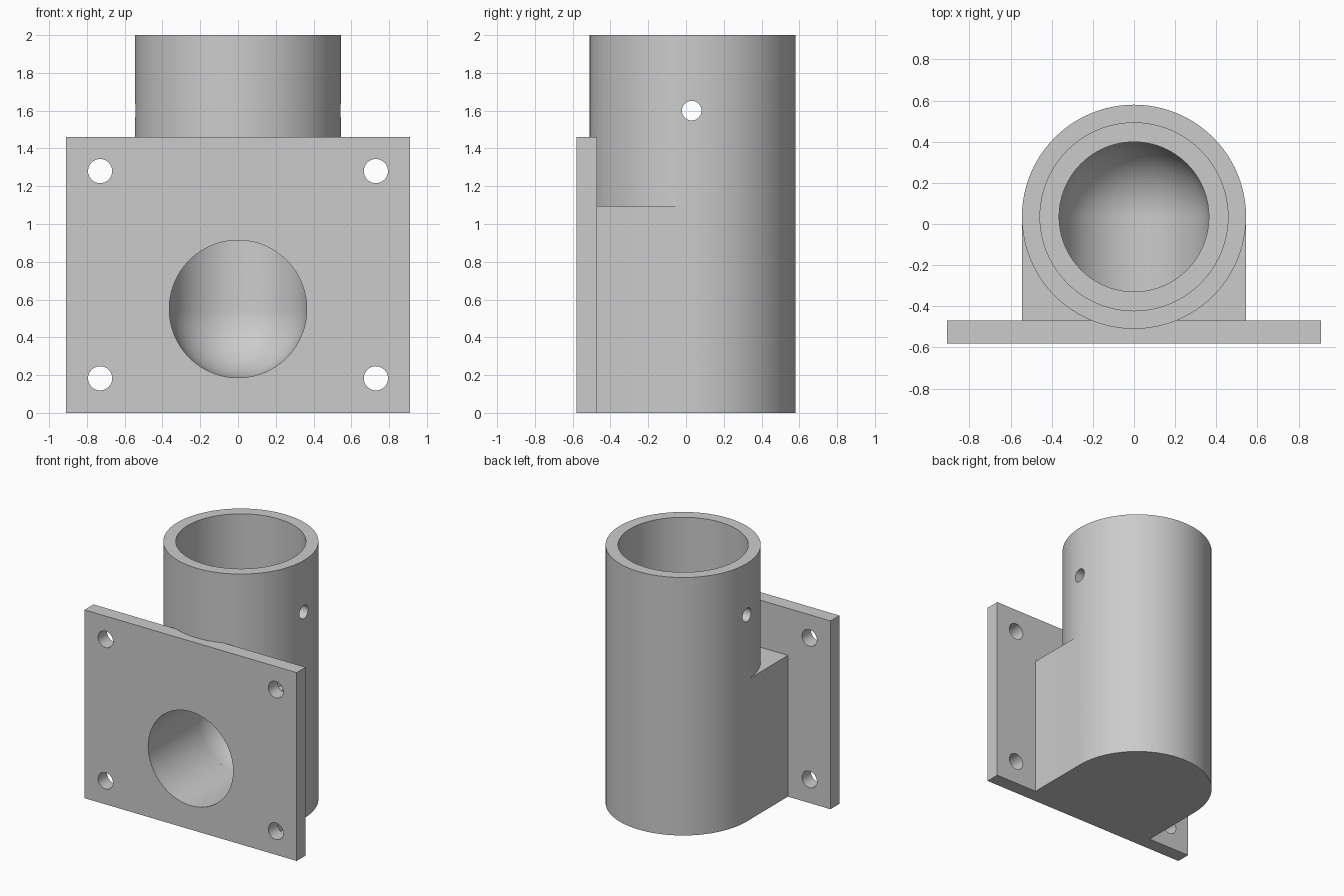
import bpy, bmesh, math
from mathutils import Matrix, Vector

cube = bpy.data.objects.get("Cube")
if cube:
    bpy.data.objects.remove(cube)

AXIS_Y = 0.035      # tube centre line
TUBE_R = 0.545
SOCKET_R = 0.457
BORE_R = 0.364
ELBOW_Z = 0.55
STEP_Z = 1.095      # top of the block and floor of the socket

grey = bpy.data.materials.new("plain grey")
grey.use_nodes = True
colour = (0.6, 0.6, 0.6, 1)
grey.diffuse_color = colour
grey.node_tree.nodes["Principled BSDF"].inputs["Base Color"].default_value = colour


def make(name, bm):
    bmesh.ops.recalc_face_normals(bm, faces=bm.faces)
    mesh = bpy.data.meshes.new(name)
    bm.to_mesh(mesh)
    bm.free()
    mesh.materials.append(grey)
    ob = bpy.data.objects.new(name, mesh)
    bpy.context.collection.objects.link(ob)
    return ob


def box(name, lo, hi):
    lo, hi = Vector(lo), Vector(hi)
    bm = bmesh.new()
    bmesh.ops.create_cube(bm, size=1, matrix=Matrix.Translation((lo + hi) / 2)
                          @ Matrix.Diagonal((*(hi - lo), 1)))
    return make(name, bm)


def cylinder(name, r, start, end, sides=96):
    start, end = Vector(start), Vector(end)
    d = end - start
    bm = bmesh.new()
    bmesh.ops.create_cone(bm, cap_ends=True, segments=sides, radius1=r, radius2=r,
                          depth=d.length,
                          matrix=Matrix.Translation((start + end) / 2)
                          @ d.to_track_quat('Z', 'Y').to_matrix().to_4x4())
    return make(name, bm)


def lathe(name, profile, sides=96):
    bm = bmesh.new()
    verts = [bm.verts.new((r, AXIS_Y, z)) for r, z in profile]
    edges = [bm.edges.new(pair) for pair in zip(verts, verts[1:])]
    bmesh.ops.spin(bm, geom=verts + edges, cent=(0, AXIS_Y, 0), axis=(0, 0, 1),
                   angle=math.tau, steps=sides)
    bmesh.ops.remove_doubles(bm, verts=bm.verts, dist=1e-5)
    return make(name, bm)


def combine(target, other, operation):
    mod = target.modifiers.new(operation, 'BOOLEAN')
    mod.operation = operation
    mod.solver = 'EXACT'
    mod.object = other
    bpy.context.view_layer.objects.active = target
    bpy.ops.object.modifier_apply(modifier=mod.name)
    bpy.data.objects.remove(other)


# Solid body: upright tube, square-shouldered block and mounting plate
body = cylinder("flanged_elbow_socket", TUBE_R, (0, AXIS_Y, 0), (0, AXIS_Y, 2))
combine(body, box("block", (-TUBE_R, -0.5, 0), (TUBE_R, AXIS_Y, STEP_Z)), 'UNION')
combine(body, box("plate", (-0.91, -0.58, 0), (0.91, -0.47, 1.46)), 'UNION')

# Stepped upright bore with a round bottom
steps = 24
profile = [(BORE_R * math.sin(a), ELBOW_Z - BORE_R * math.cos(a))
           for a in (i * math.pi / 2 / steps for i in range(steps + 1))]
profile += [(BORE_R, STEP_Z), (SOCKET_R, STEP_Z), (SOCKET_R, 2.1), (0, 2.1)]
combine(body, lathe("bore_cutter", profile), 'DIFFERENCE')

# Front port meeting the round bottom
combine(body, cylinder("port_cutter", BORE_R, (0, -0.7, ELBOW_Z),
                       (0, AXIS_Y - 0.001, ELBOW_Z)), 'DIFFERENCE')

# Cross pin hole and four bolt holes
combine(body, cylinder("pin_cutter", 0.052, (-0.8, 0.03, 1.6), (0.8, 0.03, 1.6), 32),
        'DIFFERENCE')
for x in (-0.73, 0.73):
    for z in (0.183, 1.28):
        combine(body, cylinder("bolt_cutter", 0.064, (x, -0.7, z), (x, -0.4, z), 32),
                'DIFFERENCE')

# Smooth curved walls, crisp rims
bpy.ops.object.select_all(action='DESELECT')
body.select_set(True)
bpy.context.view_layer.objects.active = body
bpy.ops.object.shade_smooth_by_angle(angle=math.radians(30))
